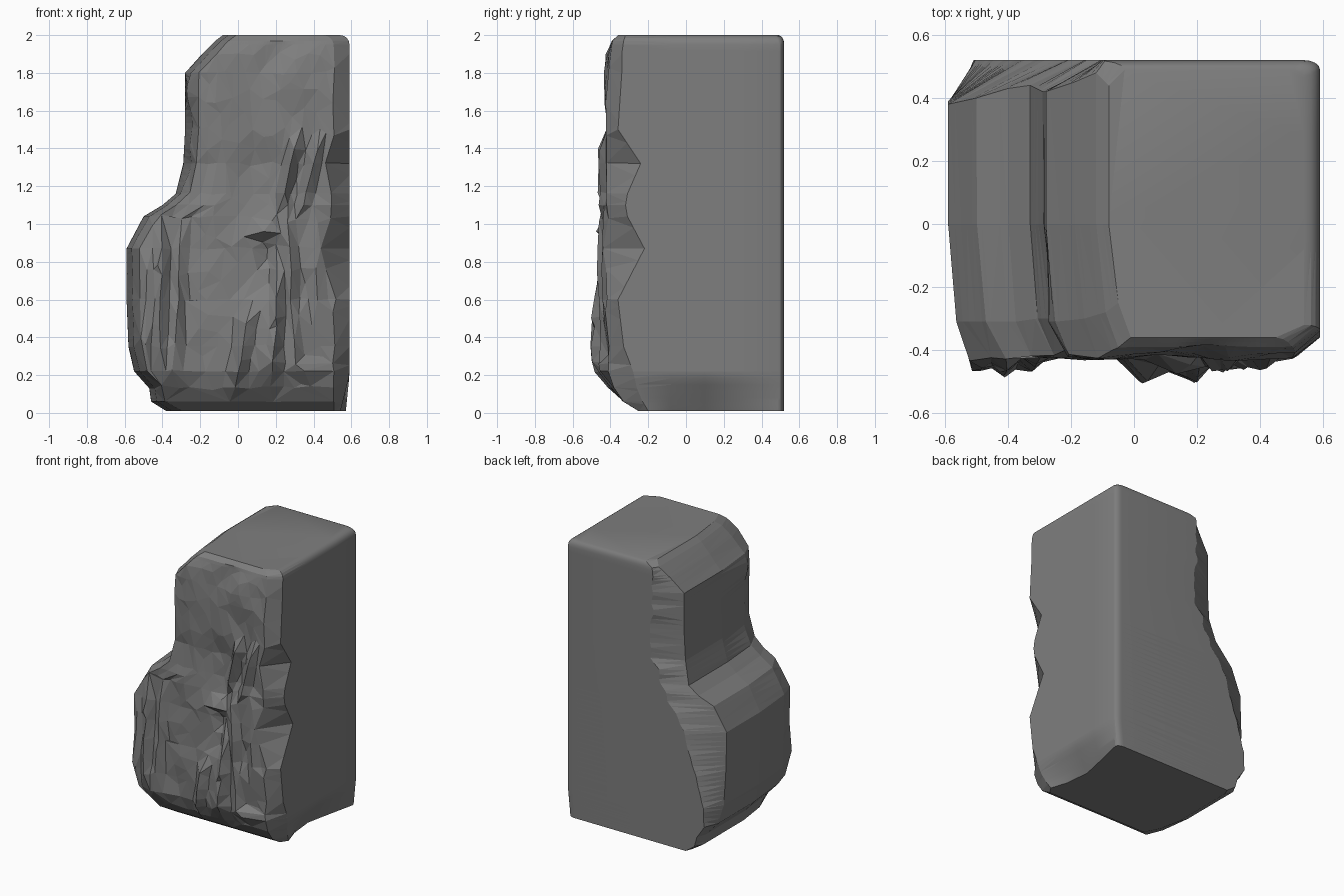
import bpy
import bmesh
import math
from mathutils import Vector, noise

if "Cube" in bpy.data.objects:
    bpy.data.objects.remove(bpy.data.objects["Cube"], do_unlink=True)

COLUMNS = 40        # points across the rough front of each ring
LEVELS = 56         # rings from the ground to the top
RIGHT, BACK, ROUND = 0.59, 0.52, 0.05

# Outline: height, left side, back edge x, back corner y, front y, right corner y
OUTLINE = [
    (.01, -.38, -.36, .47, -.25, -.20),
    (.06, -.46, -.43, .46, -.33, -.23),
    (.13, -.47, -.45, .45, -.38, -.26),
    (.22, -.55, -.51, .42, -.41, -.28),
    (.35, -.58, -.50, .40, -.42, -.33),
    (.60, -.59, -.43, .39, -.42, -.36),
    (.87, -.59, -.34, .38, -.42, -.22),
    (1.04, -.50, -.24, .40, -.42, -.31),
    (1.1, -.40, -.21, .43, -.42, -.32),
    (1.16, -.33, -.17, .44, -.41, -.31),
    (1.32, -.29, -.09, .42, -.41, -.24),
    (1.5, -.28, -.08, .42, -.42, -.36),
    (1.8, -.28, -.10, .42, -.42, -.34),
    (1.9, -.19, -.10, .45, -.41, -.34),
    (1.97, -.12, -.09, .48, -.39, -.33),
    (2, -.08, -.03, .44, -.36, -.32),
]

# Front ridges and hollows: x, height, half width, half height, depth, lean
RIDGES = [
    (-.49, .52, .04, .33, .05, .05),
    (-.41, .58, .03, .38, .06, .02),
    (-.32, .62, .03, .40, .04, .05),
    (-.36, .25, .10, .13, .04, 0),
    (.02, .32, .04, .24, .08, .15),
    (.13, .32, .08, .33, .05, .10),
    (.20, .50, .03, .34, .05, .06),
    (.15, .98, .08, .05, .05, 0),
    (.15, .85, .05, .07, -.03, 0),
    (.28, .72, .03, .50, .04, -.05),
    (.27, 1.28, .03, .19, .06, .25),
    (.38, 1.24, .03, .22, .05, .25),
    (.42, .80, .04, .26, .03, 0),
    (.36, .23, .11, .05, .05, 0),
    (.12, 1.2, .12, .20, -.02, 0),
    (.20, 1.9, .06, .10, -.02, .3),
]


def outline_at(z):
    """Blend the outline rows at height z."""
    for low, high in zip(OUTLINE, OUTLINE[1:]):
        if z <= high[0]:
            t = (z - low[0]) / (high[0] - low[0])
            return [a + (b - a) * t for a, b in zip(low, high)][1:]
    return OUTLINE[-1][1:]


def wobble(x, z, size):
    return size * noise.noise(Vector((x * 5, 0, z * 5)))


def relief(x, z):
    """How far the front stands out at a point."""
    total = wobble(x, z, .02)
    for cx, cz, width, height, depth, lean in RIDGES:
        across = (x - cx - lean * (z - cz)) / width
        along = (z - cz) / height
        total += depth * math.exp(-across ** 2 - along ** 4)
    return max(-.03, min(total, .09)) * min(1, z / .25, (2 - z) / .1)


def ring_points(z):
    """Return the smooth right and back, the rough front, and the left flank."""
    left, back_x, back_y, front, right_y = outline_at(z)
    # Rounded top rim
    rim = max(0, z - 2 + ROUND)
    inset = ROUND - math.sqrt(max(0, ROUND ** 2 - rim ** 2))
    right, back = RIGHT - inset, BACK - inset * .6
    # Rounded upright corner and worn foot under the right side
    wear = max(0, 1 - z / .2)
    ragged = min(1, z, (2 - z) * 4)
    smooth = [(back_x + wobble(3, z * 2, .04) * ragged, back, z)]
    for i in range(5):
        a = math.pi / 2 * (1 - i / 4)
        smooth.append((right - ROUND * (1 - math.cos(a)) - .02 * wear,
                       back - ROUND * .6 * (1 - math.sin(a)), z))
    for y, worn in ((.28, .07), (.1, .11), (-.08, .09)):
        smooth.append((right - worn * wear, y, z))
    smooth.append((right - .05 * wear, right_y, z))
    # Rough front, from right to left
    start = right - .08 - max(0, right_y + .34) * .5 * (z > .4)
    end = left + .07
    rough = .004 if .1 < z < 1.9 else 0
    rugged = []
    for i in range(COLUMNS + 1):
        x = start + (end - start) * i / COLUMNS
        point = Vector((x, front - relief(x, z), z))
        rugged.append(point + noise.random_unit_vector() * rough)
    flank = [(left + .03 + wobble(7, z, .03) * ragged, front + .11, z),
             (left + abs(wobble(9, z, .02)) * ragged, 0, z),
             (left, min(back_y, back - .02), z)]
    return smooth, rugged, flank


# Rock body, lofted ring by ring
noise.seed_set(7)
heights = {row[0] for row in OUTLINE} | {1.985, 1.995}
heights |= {round(.01 + 1.94 * i / LEVELS, 3) for i in range(LEVELS + 1)}
bm = bmesh.new()
rings, front_ids = [], []
for z in sorted(heights):
    ring = []
    for part, points in enumerate(ring_points(z)):
        for p in points:
            if part == 1 and z < 1.95:
                front_ids.append(len(bm.verts))
            ring.append(bm.verts.new(p))
    rings.append(ring)
for lower, upper in zip(rings, rings[1:]):
    for i in range(len(lower)):
        j = (i + 1) % len(lower)
        bm.faces.new((lower[i], lower[j], upper[j], upper[i]))
bm.faces.new(rings[0])
bm.faces.new(rings[-1])
bmesh.ops.triangulate(bm, faces=bm.faces[:])
bmesh.ops.recalc_face_normals(bm, faces=bm.faces[:])
mesh = bpy.data.meshes.new("rock_block")
bm.to_mesh(mesh)
bm.free()
rock = bpy.data.objects.new("rock_block", mesh)
bpy.context.collection.objects.link(rock)

# Stone colour
stone = bpy.data.materials.new("grey_stone")
stone.use_nodes = True
colour = (.21, .21, .21, 1)
stone.diffuse_color = colour
stone.node_tree.nodes["Principled BSDF"].inputs["Base Color"].default_value = colour
mesh.materials.append(stone)

# Irregular chipped facets on the front only
bpy.ops.object.select_all(action='DESELECT')
rock.select_set(True)
bpy.context.view_layer.objects.active = rock
rock.vertex_groups.new(name="rough_front").add(front_ids, 1, 'REPLACE')
chips = rock.modifiers.new("chipped_facets", 'DECIMATE')
chips.ratio = .36
chips.vertex_group = "rough_front"
bpy.ops.object.modifier_apply(modifier=chips.name)

# Smooth rounded edges at the back and right, flat facets elsewhere
bpy.ops.object.shade_smooth_by_angle(angle=math.radians(26))
for face in rock.data.polygons:
    if face.center.y < -.2 or face.center.x < 0:
        face.use_smooth = False
